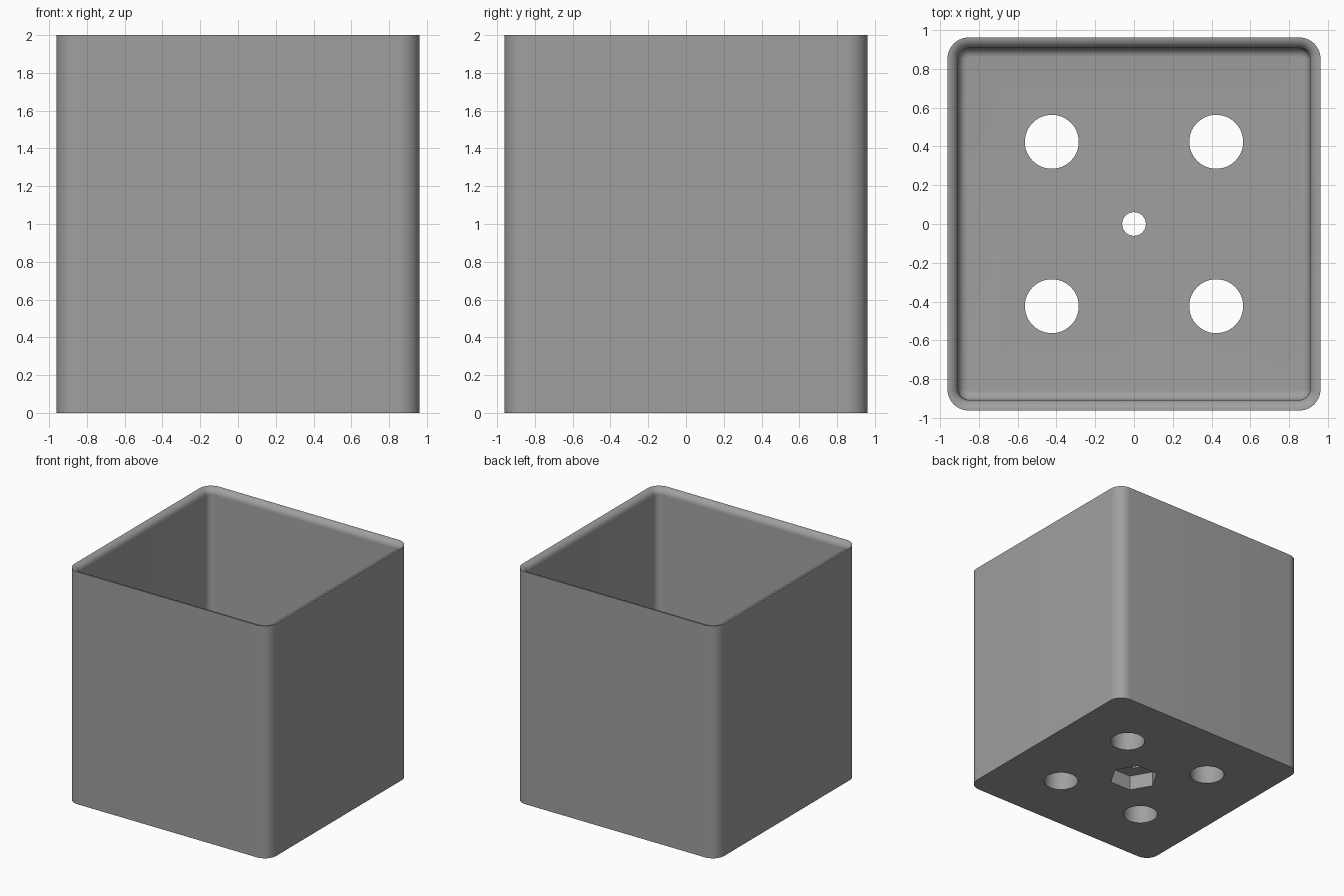
import bpy, bmesh, math

if "Cube" in bpy.data.objects:
    bpy.data.objects.remove(bpy.data.objects["Cube"])

HALF, HEIGHT, WALL, CORNER = 0.962, 2.0, 0.055, 0.11
FLOOR, FILLET, STEPS = 0.2, 0.048, 8

grey = bpy.data.materials.new("mid grey")
grey.diffuse_color = (0.35, 0.35, 0.35, 1)
grey.use_nodes = True
grey.node_tree.nodes["Principled BSDF"].inputs["Base Color"].default_value = grey.diffuse_color


def rounded_square(half, radius, segments=10):
    """Outline points of a square with rounded corners."""
    c = half - radius
    points = []
    for quarter, (sx, sy) in enumerate([(1, 1), (-1, 1), (-1, -1), (1, -1)]):
        for i in range(segments + 1):
            a = math.pi / 2 * (quarter + i / segments)
            points.append((sx * c + radius * math.cos(a), sy * c + radius * math.sin(a)))
    return points


def new_object(name, bm):
    bmesh.ops.recalc_face_normals(bm, faces=bm.faces)
    mesh = bpy.data.meshes.new(name)
    bm.to_mesh(mesh)
    bm.free()
    obj = bpy.data.objects.new(name, mesh)
    bpy.context.collection.objects.link(obj)
    return obj


# Wall section as (inset from outer face, height): outside, rounded rim, inside, floor fillet
section = [(0, 0), (0, HEIGHT)]
for i in range(1, STEPS + 1):
    a = math.pi / 2 * i / STEPS
    section.append((WALL * math.sin(a), HEIGHT - WALL * (1 - math.cos(a))))
for i in range(STEPS + 1):
    a = math.pi / 2 * i / STEPS
    section.append((WALL + FILLET * (1 - math.cos(a)), FLOOR + FILLET * (1 - math.sin(a))))

# Planter body lofted through rounded squares
bm = bmesh.new()
rings = []
for inset, z in section:
    outline = rounded_square(HALF - inset, CORNER - inset)
    rings.append([bm.verts.new((x, y, z)) for x, y in outline])
for low, high in zip(rings, rings[1:]):
    for i in range(len(low)):
        j = (i + 1) % len(low)
        bm.faces.new((low[i], low[j], high[j], high[i]))
bm.faces.new(rings[0])
bm.faces.new(rings[-1])
pot = new_object("square_pot", bm)
pot.data.materials.append(grey)
bpy.context.view_layer.objects.active = pot


def cut(x, y, radius, z0, z1, sides):
    """Subtract an upright prism from the pot."""
    bm = bmesh.new()
    bmesh.ops.create_cone(bm, cap_ends=True, segments=sides, radius1=radius,
                          radius2=radius, depth=z1 - z0)
    # Put the first corner on the x axis
    first = max(bm.verts, key=lambda v: v.co.x).co
    turn = -math.atan2(first.y, first.x)
    for v in bm.verts:
        c, s = math.cos(turn), math.sin(turn)
        v.co = (v.co.x * c - v.co.y * s + x, v.co.x * s + v.co.y * c + y, v.co.z + (z0 + z1) / 2)
    cutter = new_object("hole_cutter", bm)
    cutter.hide_render = True
    mod = pot.modifiers.new("hole", 'BOOLEAN')
    mod.operation, mod.solver, mod.object = 'DIFFERENCE', 'EXACT', cutter
    bpy.ops.object.modifier_apply(modifier=mod.name)
    bpy.data.objects.remove(cutter)


# Four drain holes, centre bolt hole and six-sided recess underneath
for sx in (-1, 1):
    for sy in (-1, 1):
        cut(sx * 0.424, sy * 0.424, 0.139, -0.1, 0.4, 48)
cut(0, 0, 0.061, -0.1, 0.4, 32)
cut(0, 0, 0.2, -0.1, 0.13, 6)

pot.select_set(True)
bpy.ops.object.shade_smooth_by_angle(angle=math.radians(30))
